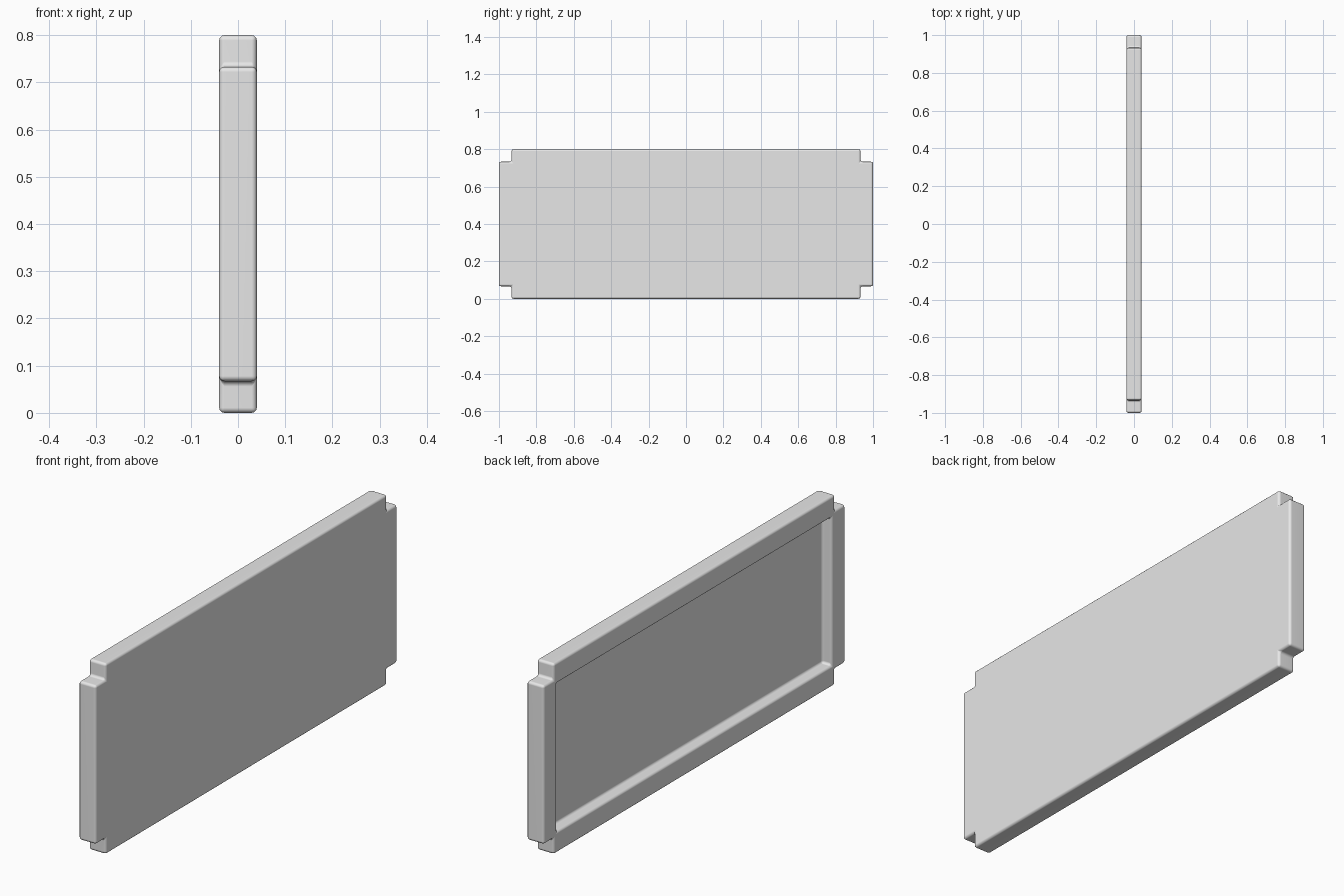
import bpy, bmesh, math

cube = bpy.data.objects.get("Cube")
if cube:
    bpy.data.objects.remove(cube, do_unlink=True)

HALF_Y, HALF_Z, HALF_X = 1.0, 0.4, 0.04   # overall half sizes
NOTCH = 0.067                             # square corner cut-outs
RIM = 0.09                                # border around the recess
DEPTH = 0.045                             # recess depth
ROUND = 0.011                             # edge rounding

grey = bpy.data.materials.new("light_grey")
grey.use_nodes = True
grey.diffuse_color = (0.8, 0.8, 0.8, 1)
grey.node_tree.nodes["Principled BSDF"].inputs["Base Color"].default_value = (0.8, 0.8, 0.8, 1)

# Notched outline: three points per corner, going round
iy, iz = HALF_Y - NOTCH, HALF_Z - NOTCH
outline = []
for sy, sz in ((1, 1), (-1, 1), (-1, -1), (1, -1)):
    corner = [(sy * HALF_Y, sz * iz), (sy * iy, sz * iz), (sy * iy, sz * HALF_Z)]
    outline += corner if sy * sz > 0 else corner[::-1]
ry, rz = HALF_Y - RIM, HALF_Z - RIM
opening = [(ry, rz), (-ry, rz), (-ry, -rz), (ry, -rz)]

bm = bmesh.new()


def loop(points, x):
    return [bm.verts.new((x, y, z + HALF_Z)) for y, z in points]


def walls(a, b):
    for i in range(len(a)):
        j = (i + 1) % len(a)
        bm.faces.new((a[i], a[j], b[j], b[i]))


# Plain face, outer edge, recess walls and recess floor
plain = loop(outline, HALF_X)
rim = loop(outline, -HALF_X)
lip = loop(opening, -HALF_X)
floor = loop(opening, -HALF_X + DEPTH)
bm.faces.new(plain)
walls(plain, rim)
walls(lip, floor)
bm.faces.new(floor)

# Border around the recess, one piece per side
for i in range(4):
    j = (i + 1) % 4
    side = [rim[(3 * i + 1 + k) % 12] for k in range(4)]
    bm.faces.new(side + [lip[j], lip[i]])
bmesh.ops.recalc_face_normals(bm, faces=bm.faces)

mesh = bpy.data.meshes.new("recessed_panel")
bm.to_mesh(mesh)
bm.free()
mesh.materials.append(grey)
panel = bpy.data.objects.new("recessed_panel", mesh)
bpy.context.collection.objects.link(panel)
bpy.ops.object.select_all(action="DESELECT")
panel.select_set(True)
bpy.context.view_layer.objects.active = panel

# Rounded edges with smooth shading and flat main faces
bevel = panel.modifiers.new("rounded_edges", "BEVEL")
bevel.width = ROUND
bevel.segments = 3
bevel.limit_method = "ANGLE"
bevel.use_clamp_overlap = False
bpy.ops.object.modifier_apply(modifier=bevel.name)
bpy.ops.object.shade_smooth_by_angle(angle=math.radians(40))
weighted = panel.modifiers.new("flat_faces", "WEIGHTED_NORMAL")
weighted.keep_sharp = True
